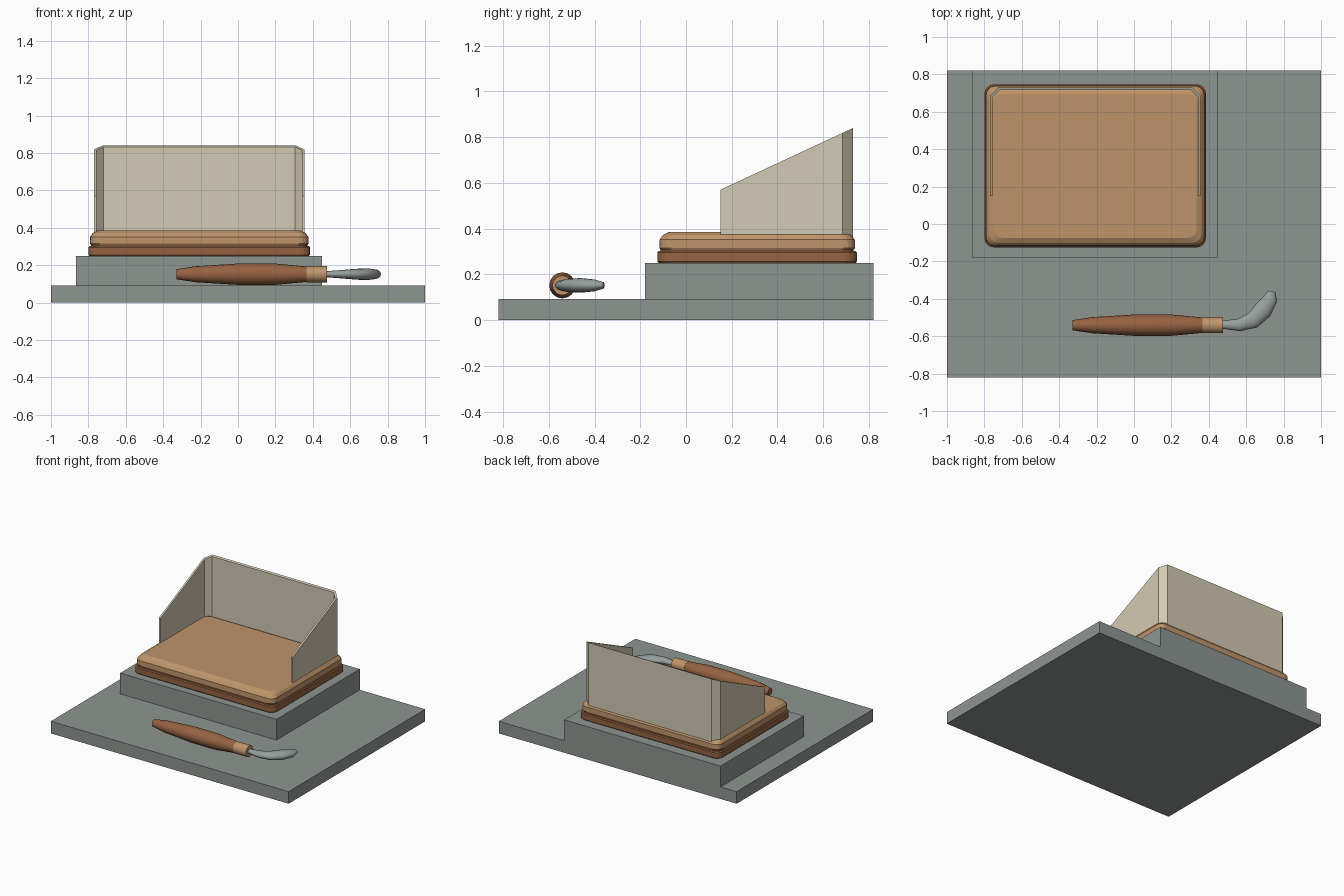
import bpy, bmesh
from math import sin, cos, pi, radians
from mathutils import Vector

cube = bpy.data.objects.get("Cube")
if cube:
    bpy.data.objects.remove(cube, do_unlink=True)


def material(name, rgb):
    linear = [((c / 255 + 0.055) / 1.055) ** 2.4 for c in rgb] + [1]
    mat = bpy.data.materials.new(name)
    mat.use_nodes = True
    mat.diffuse_color = linear
    mat.node_tree.nodes["Principled BSDF"].inputs["Base Color"].default_value = linear
    return mat


slate = material("slate grey", (141, 150, 145))
steel = material("steel grey", (150, 160, 158))
light_wood = material("light wood", (190, 148, 106))
dark_wood = material("dark wood", (150, 98, 66))
cream = material("cream", (212, 202, 179))


def finish(name, bm, mat, smooth=False):
    bmesh.ops.recalc_face_normals(bm, faces=bm.faces)
    mesh = bpy.data.meshes.new(name)
    bm.to_mesh(mesh)
    bm.free()
    mesh.materials.append(mat)
    obj = bpy.data.objects.new(name, mesh)
    bpy.context.collection.objects.link(obj)
    if smooth:
        bpy.ops.object.select_all(action='DESELECT')
        obj.select_set(True)
        bpy.context.view_layer.objects.active = obj
        bpy.ops.object.shade_smooth_by_angle(angle=radians(35))
    return obj


def box(name, lo, hi, mat):
    bm = bmesh.new()
    bmesh.ops.create_cube(bm, size=1)
    for v in bm.verts:
        v.co = [a + (b - a) * (c + 0.5) for a, b, c in zip(lo, hi, v.co)]
    return finish(name, bm, mat)


def loft(name, rings, mat, smooth=False):
    """Skin a list of closed rings and cap both ends."""
    bm = bmesh.new()
    loops = [[bm.verts.new(p) for p in ring] for ring in rings]
    n = len(loops[0])
    for a, b in zip(loops, loops[1:]):
        for i in range(n):
            j = (i + 1) % n
            bm.faces.new((a[i], a[j], b[j], b[i]))
    bm.faces.new(loops[0])
    bm.faces.new(loops[-1])
    return finish(name, bm, mat, smooth)


def rounded_rect(inset, z, radius=0.05, steps=4):
    x0, x1, y0, y1 = -0.8 + inset, 0.385 - inset, -0.125 + inset, 0.747 - inset
    corners = [(x1, y1, -1, -1), (x0, y1, 1, -1), (x0, y0, 1, 1), (x1, y0, -1, 1)]
    ring = []
    for k, (x, y, sx, sy) in enumerate(corners):
        for i in range(steps + 1):
            a = pi / 2 * (k + i / steps)
            ring.append((x + radius * (sx + cos(a)), y + radius * (sy + sin(a)), z))
    return ring


def tube(name, stations, mat, sides=16):
    """Stations are x, y, width radius, height radius along a flat path."""
    pts = [Vector((s[0], s[1], 0.152)) for s in stations]
    rings = []
    for i, (x, y, w, h) in enumerate(stations):
        d = (pts[min(i + 1, len(pts) - 1)] - pts[max(i - 1, 0)]).normalized()
        side = Vector((-d.y, d.x, 0))
        rings.append([pts[i] + side * w * cos(2 * pi * k / sides)
                      + Vector((0, 0, h * sin(2 * pi * k / sides))) for k in range(sides)])
    return loft(name, rings, mat, True)


# Stepped stone base
box("base_slab", (-1, -0.82, 0), (1, 0.82, 0.092), slate)
box("plinth", (-0.865, -0.18, 0.092), (0.45, 0.82, 0.25), slate)

# Wooden tray: dark foot, recessed groove, light rounded board
loft("tray_foot", [rounded_rect(i, z) for i, z in
                   [(0.005, 0.25), (0, 0.256), (0, 0.296), (0.006, 0.302)]], dark_wood)
loft("tray_groove", [rounded_rect(0.014, z) for z in (0.302, 0.312)], dark_wood)
loft("tray_board", [rounded_rect(i, z) for i, z in
                    [(0.013, 0.308), (0.008, 0.316), (0.009, 0.352), (0.024, 0.372),
                     (0.05, 0.386)]], light_wood)

# Three-sided screen with chamfered corners and sloping top
centre = -0.2075


def mirrored(half):
    return half + [(2 * centre - x, y) for x, y in reversed(half)]


outer = mirrored([(-0.77, 0.15), (-0.77, 0.685), (-0.725, 0.73)])
inner = mirrored([(-0.756, 0.15), (-0.756, 0.679), (-0.719, 0.716)])
bm = bmesh.new()


def post(p):
    slope = 0.57 + 0.4655 * (p[1] - 0.15)
    return [bm.verts.new((*p, z)) for z in (0.36, slope)]


frames = []
for o, i in zip(outer, inner):
    (ob, ot), (ib, it) = post(o), post(i)
    frames.append((ob, ot, it, ib))
for a, b in zip(frames, frames[1:]):
    for k in range(4):
        m = (k + 1) % 4
        bm.faces.new((a[k], a[m], b[m], b[k]))
bm.faces.new(frames[0])
bm.faces.new(frames[-1])
finish("screen", bm, cream)

# Hand tool: turned handle, collar and curved blade
mid = -0.541
tube("tool_handle", [(x, mid, r, r) for x, r in
                     [(-0.328, 0.027), (-0.225, 0.043), (0, 0.057), (0.2, 0.057),
                      (0.368, 0.041)]], dark_wood)
tube("tool_collar", [(x, mid, 0.043, 0.043) for x in (0.366, 0.475)], light_wood)
tube("tool_blade", [(0.47, -0.538, 0.021, 0.016), (0.56, -0.54, 0.033, 0.023),
                    (0.635, -0.515, 0.045, 0.029), (0.69, -0.46, 0.05, 0.032),
                    (0.73, -0.4, 0.038, 0.026), (0.737, -0.36, 0.02, 0.014)], steel)
